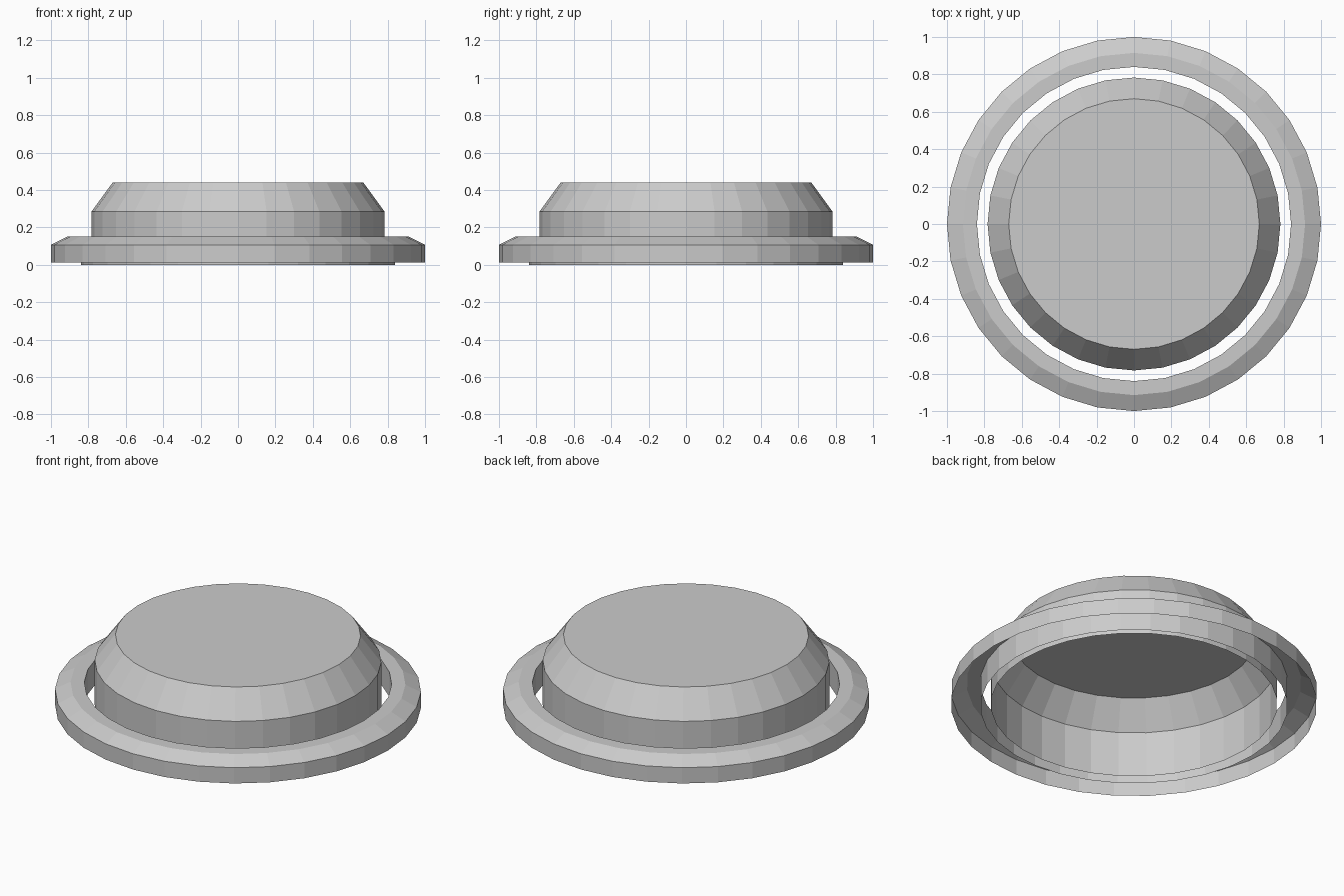
import bpy, bmesh
from math import cos, sin, tau

if "Cube" in bpy.data.objects:
    bpy.data.objects.remove(bpy.data.objects["Cube"])

SIDES = 32


def lathe(name, profile, cap_top=False):
    """Spin an open (radius, height) profile around z into a thin shell."""
    bm = bmesh.new()
    rings = [[bm.verts.new((r * cos(tau * i / SIDES), r * sin(tau * i / SIDES), z))
              for i in range(SIDES)] for r, z in profile]
    for low, high in zip(rings, rings[1:]):
        for i in range(SIDES):
            j = (i + 1) % SIDES
            bm.faces.new((low[i], low[j], high[j], high[i]))
    if cap_top:
        bm.faces.new(rings[-1])
    mesh = bpy.data.meshes.new(name)
    bm.to_mesh(mesh)
    bm.free()
    obj = bpy.data.objects.new(name, mesh)
    bpy.context.collection.objects.link(obj)
    return obj


# Outer ring: outer wall, bevel, flat top, inner wall; open underneath
lathe("outer_ring", [(1.0, 0.012), (1.0, 0.107), (0.915, 0.15), (0.84, 0.15), (0.84, 0.0)])

# Raised button: straight wall and tapered shoulder, closed top, hollow underneath
lathe("button_cap", [(0.783, 0.012), (0.783, 0.285), (0.67, 0.44)], cap_top=True)
